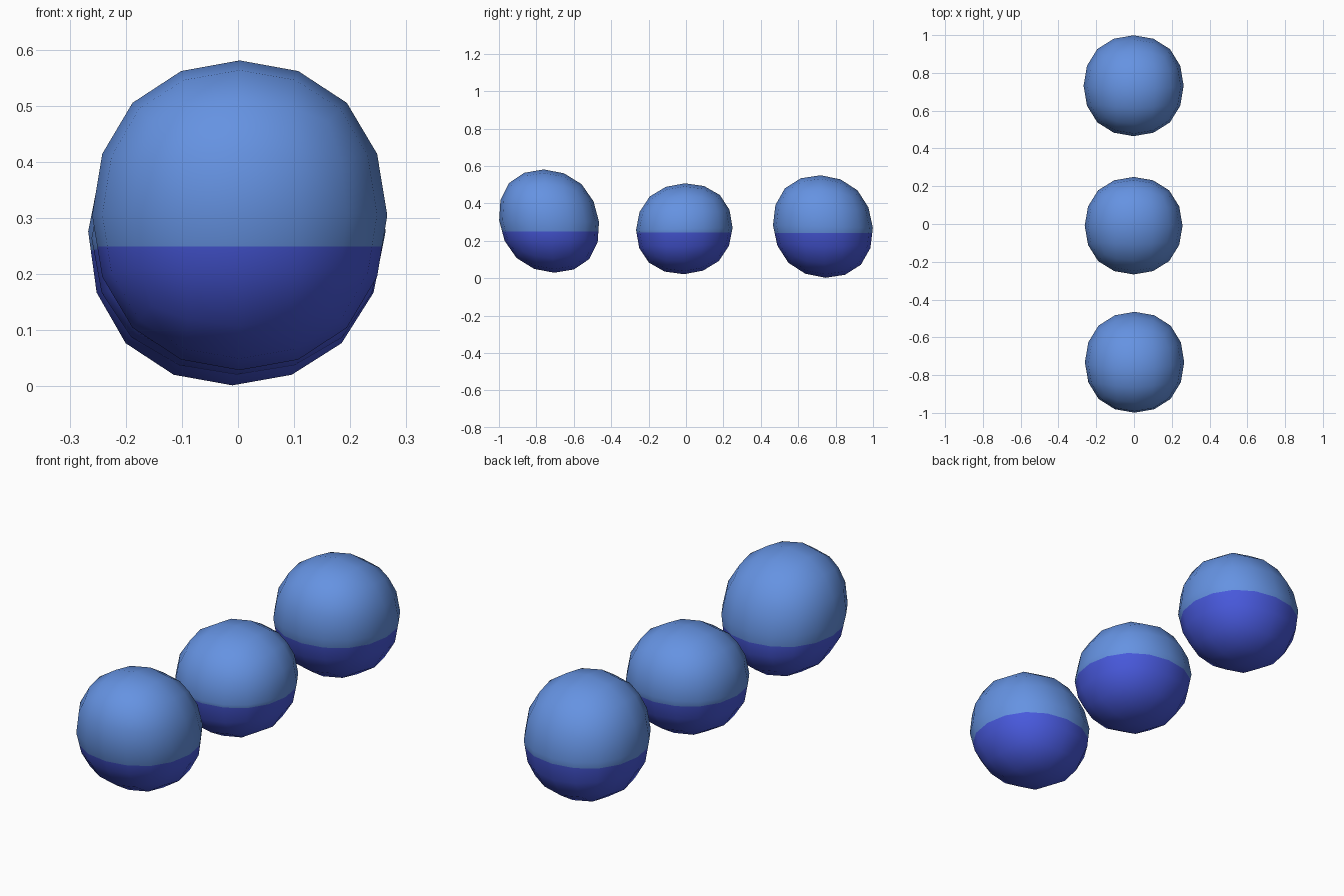
import bpy, bmesh
from mathutils import Matrix, Vector

if "Cube" in bpy.data.objects:
    bpy.data.objects.remove(bpy.data.objects["Cube"])


def colour(name, rgb):
    m = bpy.data.materials.new(name)
    m.diffuse_color = (*rgb, 1)
    m.use_nodes = True
    m.node_tree.nodes["Principled BSDF"].inputs["Base Color"].default_value = m.diffuse_color
    return m


light = colour("light blue", (0.13, 0.29, 0.76))
dark = colour("deep blue", (0.065, 0.10, 0.72))


def ball(name, centre, shape, waterline):
    """Rounded cube, skewed by a 3x3 shape matrix, two-toned at a height."""
    bpy.ops.mesh.primitive_cube_add(size=2)
    ob = bpy.context.object
    ob.name = name
    sub = ob.modifiers.new("round", 'SUBSURF')
    sub.levels = 2
    bpy.ops.object.modifier_apply(modifier=sub.name)
    me = ob.data
    me.materials.append(light)
    me.materials.append(dark)

    # scale so each axis point sits at distance 1, then skew into place
    reach = max(v.co.z for v in me.vertices)
    mat = Matrix(shape)
    for v in me.vertices:
        v.co = mat @ (v.co / reach) + Vector(centre)

    # cut at the colour line and paint the lower faces
    bm = bmesh.new()
    bm.from_mesh(me)
    bmesh.ops.bisect_plane(bm, geom=bm.verts[:] + bm.edges[:] + bm.faces[:],
                           plane_co=(0, 0, waterline), plane_no=(0, 0, 1))
    for f in bm.faces:
        f.smooth = True
        f.material_index = int(f.calc_center_median().z < waterline)
    bm.to_mesh(me)
    bm.free()
    return ob


# three slightly uneven balls in a row, front to back
ball("front_ball", (0.003, -0.732, 0.305),
     ((0.263, 0, 0), (0, 0.267, -0.028), (0, -0.004, 0.276)), 0.249)
ball("middle_ball", (-0.002, -0.009, 0.264),
     ((0.259, 0, 0), (0, 0.258, 0.003), (0, 0.006, 0.243)), 0.244)
ball("back_ball", (-0.002, 0.732, 0.276),
     ((0.265, 0, 0.008), (0, 0.267, -0.013), (0, -0.007, 0.274)), 0.242)
